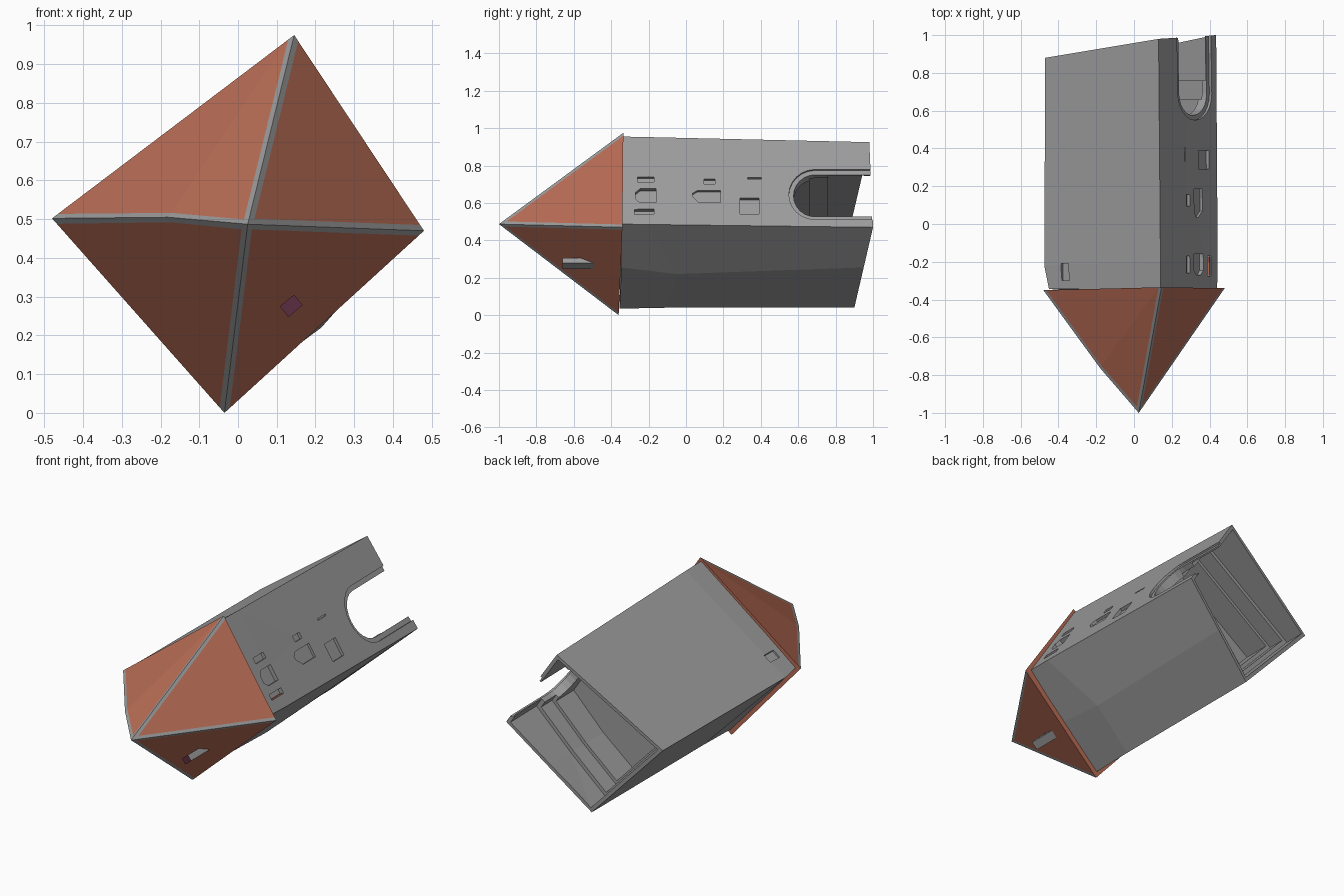
import bpy, bmesh, math
from mathutils import Vector as V

if "Cube" in bpy.data.objects:
    bpy.data.objects.remove(bpy.data.objects["Cube"])


def material(name, rgb):
    m = bpy.data.materials.new(name)
    m.diffuse_color = (*rgb, 1)
    m.use_nodes = True
    m.node_tree.nodes["Principled BSDF"].inputs["Base Color"].default_value = m.diffuse_color
    return m


GREY = material("grey metal", (0.33, 0.33, 0.33))
ORANGE = material("burnt orange", (0.49, 0.155, 0.092))
PLUM = material("dark plum", (0.10, 0.025, 0.05))


def make(name, bm, mats):
    bmesh.ops.remove_doubles(bm, verts=bm.verts, dist=1e-5)
    bmesh.ops.recalc_face_normals(bm, faces=bm.faces)
    me = bpy.data.meshes.new(name)
    bm.to_mesh(me)
    bm.free()
    for m in mats:
        me.materials.append(m)
    ob = bpy.data.objects.new(name, me)
    bpy.context.collection.objects.link(ob)
    return ob


def loft(name, rings, mats=(GREY,)):
    bm = bmesh.new()
    rows = [[bm.verts.new(p) for p in r] for r in rings]
    for a, b in zip(rows, rows[1:]):
        for i in range(len(a)):
            j = (i + 1) % len(a)
            bm.faces.new((a[i], a[j], b[j], b[i]))
    bm.faces.new(rows[0])
    bm.faces.new(rows[-1])
    return make(name, bm, mats)


def cut(target, cutter):
    cutter.hide_render = True
    mod = target.modifiers.new("cut", 'BOOLEAN')
    mod.operation, mod.solver, mod.object = 'DIFFERENCE', 'EXACT', cutter
    dg = bpy.context.evaluated_depsgraph_get()
    me = bpy.data.meshes.new_from_object(target.evaluated_get(dg))
    target.modifiers.clear()
    target.data = me
    bpy.data.objects.remove(cutter)


# body: slightly irregular four-sided pillar, corners top, left, bottom, bulge, right
front = [V(p) for p in [(.14, -.345, .955), (-.45, -.345, .5), (-.035, -.355, .035),
                        (.205, -.345, .255), (.44, -.345, .487)]]
mid = [V(p) for p in [(.14, -.2, .952), (-.475, -.22, .5), (-.035, -.1, .04),
                      (.215, -.05, .22), (.443, -.2, .485)]]
end = [V(p) for p in [(.13, .98, .925), (-.47, .88, .5), (-.035, .9, .04),
                      (.2, .95, .255), (.435, 1.0, .47)]]
body = loft("body", [front, mid, end])


# hollow rear with stepped inner walls
def inner(y, s):
    out = []
    for a, b in zip(mid, end):
        p = a.lerp(b, (y - a.y) / (b.y - a.y))
        out.append((.02 + (p.x - .02) * s, y, .49 + (p.z - .49) * s))
    return out


cut(body, loft("cavity_cutter", [inner(y, s) for y, s in
    [(.5, .81), (.66, .81), (.66, .87), (.76, .87), (.76, .94), (1.2, .94)]]))

# upper right face: shapes are drawn as (y, z) outlines and pushed along its normal
N = V((.839, 0, .545))


def prism(name, pts, low, high, mats=(GREY,)):
    base = [V(((.634 - .0125 * (y + .34) - .545 * z) / .839, y, z)) for y, z in pts]
    return loft(name, [[p + N * low for p in base], [p + N * high for p in base]], mats)


def rect(y0, y1, z0, z1):
    return [(y0, z0), (y1, z0), (y1, z1), (y0, z1)]


def u_shape(half, ry):
    arc = [math.radians(90 + 15 * i) for i in range(13)]
    return ([(1.2, .645 + half)] +
            [(.69 + ry * math.cos(a), .645 + half * math.sin(a)) for a in arc] +
            [(1.2, .645 - half)])


# U-shaped slot with a shallow outer step
cut(body, prism("slot_cutter", u_shape(.112, .115), -.2, .08))
cut(body, prism("slot_step_cutter", u_shape(.135, .14), -.012, .08))

# small sunken details
details = [
    (rect(-.26, -.17, .71, .738), .015),
    ([(-.27, .62), (-.245, .6), (-.16, .6), (-.16, .675), (-.245, .675), (-.27, .655)], .02),
    (rect(-.275, -.17, .538, .565), .02),
    (rect(.095, .155, .70, .728), .015),
    ([(.035, .635), (.07, .60), (.185, .60), (.185, .665), (.06, .665), (.035, .65)], .012),
    (rect(.33, .405, .728, .735), .008),
    (rect(.29, .39, .54, .625), .015),
]
for pts, depth in details:
    cut(body, prism("detail_cutter", pts, -depth, .05))
prism("orange_slot_lining", rect(-.27, -.175, .538, .543), -.021, -.003, (ORANGE,))

# sunken mark on the upper left face
N2 = V((-.593, 0, .805))
mark = [V((x, y, .5 + .737 * (x + .472))) for x, y in
        [(-.385, -.3), (-.345, -.3), (-.345, -.21), (-.385, -.21)]]
cut(body, loft("mark_cutter", [[p - N2 * .015 for p in mark], [p + N2 * .05 for p in mark]]))

# pointed cap: orange panels with grey strips along the ridges
apex = V((.025, -1, .487))
corners = [V(p) for p in [(.145, -.335, .975), (-.48, -.35, .502),
                          (-.035, -.36, 0), (.48, -.34, .47)]]
kink = V((-.18, -.762, .505))
W = .017
bm = bmesh.new()


def face(mat, *pts):
    f = bm.faces.new([bm.verts.new(p) for p in pts])
    f.material_index = mat


for i in range(4):
    c1, c2 = corners[i], corners[(i + 1) % 4]
    d1, d2, e = (c1 - apex).normalized(), (c2 - apex).normalized(), (c2 - c1).normalized()
    a = apex + (d1 + d2) * (W / math.sin(d1.angle(d2)))
    b1 = c1 + e * (W / math.sin(d1.angle(e)))
    b2 = c2 - e * (W / math.sin(d2.angle(e)))
    ends = []
    for c, b, other in ((c1, b1, c2), (c2, b2, c1)):
        if c is corners[1]:
            k = kink + (other - kink).normalized() * W
            face(1, apex, kink, k, a)
            face(1, kink, c, b, k)
            ends.append(k)
        else:
            face(1, apex, c, b, a)
    if ends:
        far, near = (b1, b2) if i == 0 else (b2, b1)
        face(0, a, ends[0], far)
        face(0, ends[0], near, far)
    else:
        face(0, a, b1, b2)
# back of the cap
mids = [corners[0], corners[1], corners[2], corners[3]]
for i in range(4):
    c1, c2 = mids[i], mids[(i + 1) % 4]
    e = (c2 - c1).normalized()
    d1, d2 = (c1 - apex).normalized(), (c2 - apex).normalized()
    face(0, c1, c1 + e * (W / math.sin(d1.angle(e))),
         c2 - e * (W / math.sin(d2.angle(e))), c2, V((.02, -.345, .487)))
make("cap", bm, (ORANGE, GREY))

# grey block sticking out of the lower right cap panel, plum front end
sq = [(.145, .305), (.167, .278), (.13, .247), (.108, .275)]
block = loft("cap_block", [[(x, y, z) for x, z in sq] for y in (-.66, -.46)], (GREY, PLUM))
for f in block.data.polygons:
    if f.normal.y < -.9:
        f.material_index = 1
